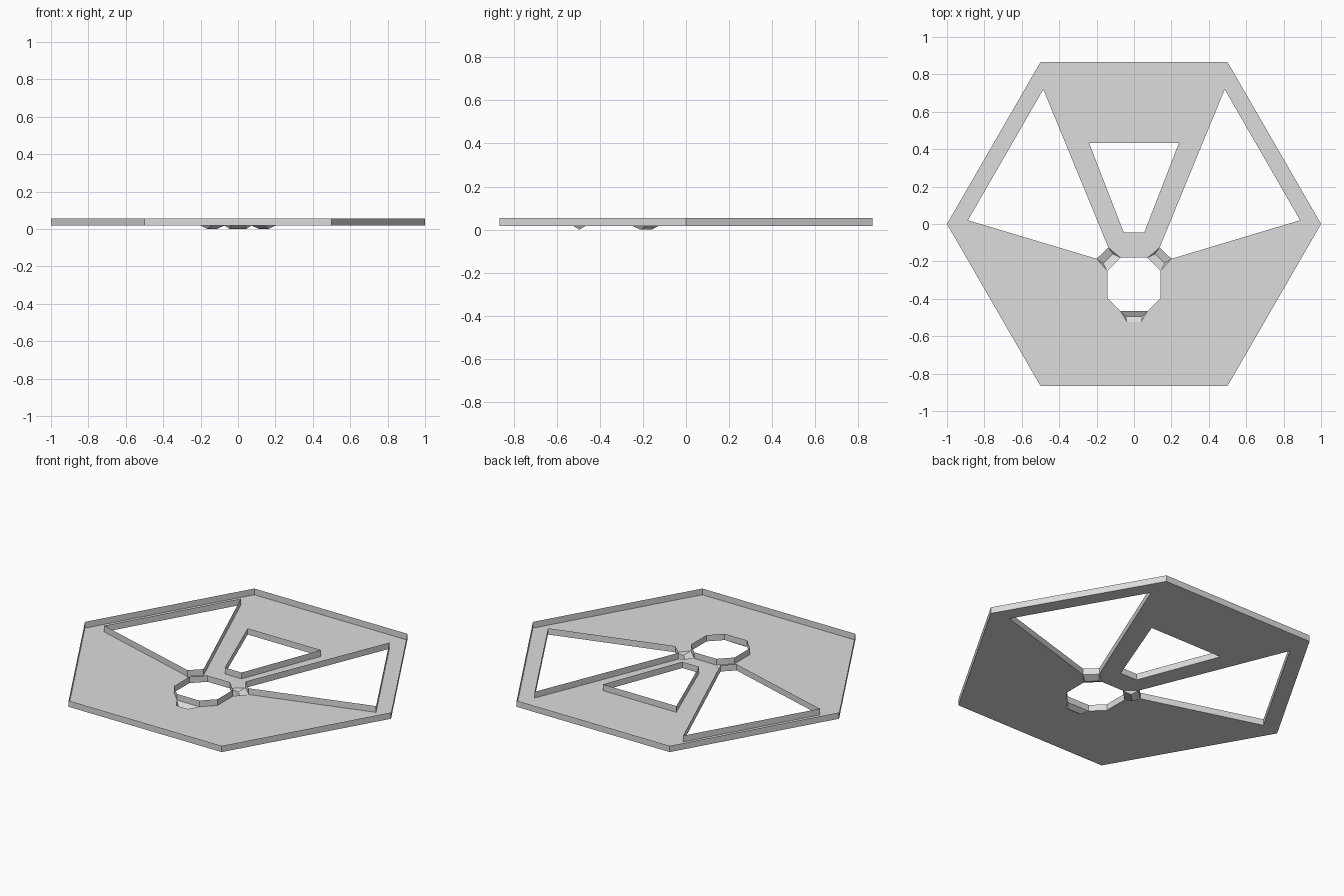
import bpy
import bmesh
from mathutils import Vector
from math import cos, sin, pi

cube = bpy.data.objects.get("Cube")
if cube:
    bpy.data.objects.remove(cube, do_unlink=True)

FLOOR, RIM = 0.018, 0.055

grey = bpy.data.materials.new("light_grey")
grey.use_nodes = True
grey.diffuse_color = (0.72, 0.72, 0.72, 1)
grey.node_tree.nodes["Principled BSDF"].inputs["Base Color"].default_value = (0.72, 0.72, 0.72, 1)


def add_object(name, polygons):
    """Make one object from lists of 3D points, one list per face."""
    bm = bmesh.new()
    for points in polygons:
        bm.faces.new([bm.verts.new(p) for p in points])
    bmesh.ops.remove_doubles(bm, verts=bm.verts, dist=0.0001)
    bmesh.ops.recalc_face_normals(bm, faces=bm.faces)
    mesh = bpy.data.meshes.new(name)
    bm.to_mesh(mesh)
    bm.free()
    mesh.materials.append(grey)
    obj = bpy.data.objects.new(name, mesh)
    bpy.context.collection.objects.link(obj)
    return obj


def flip(points):
    return [(-x, y) for x, y in reversed(points)]


def at(point, z):
    return Vector((*point, z))


def wall(name, outline):
    """Thin upright wall following a closed outline."""
    pairs = zip(outline, outline[1:] + outline[:1])
    add_object(name, [[at(a, FLOOR), at(b, FLOOR), at(b, RIM), at(a, RIM)] for a, b in pairs])


def crease(name, inner_a, inner_b, outer_b, outer_a):
    """Hipped trough sinking from the floor to the ground."""
    ia, ib, ob, oa = (at(p, FLOOR) for p in (inner_a, inner_b, outer_b, outer_a))
    end_a, end_b = (ia + oa) / 2, (ib + ob) / 2
    middle = (end_a + end_b) / 2
    keel_a, keel_b = end_a.lerp(middle, 0.22), end_b.lerp(middle, 0.22)
    keel_a.z = keel_b.z = 0
    add_object(name, [[ia, ib, keel_b, keel_a], [oa, keel_a, keel_b, ob],
                      [ia, keel_a, oa], [ib, ob, keel_b]])


# Outlines on the left half
hexagon = [(cos(i * pi / 3), sin(i * pi / 3)) for i in range(6)]
corner, back_corner, front_corner = hexagon[0], hexagon[1], hexagon[5]
hole = [(0.073, -0.18), (0.143, -0.25), (0.143, -0.395), (0.073, -0.465)]
window = [(0.24, 0.433), (0.055, -0.045)]
side = [(0.485, 0.72), (0.888, 0.02), (0.2, -0.186), (0.137, -0.126)]
dent = (0.038, -0.523)

# Floor of the tray: front area, side strip and back area, mirrored
front_area = [corner, side[1], side[2], *hole[1:], dent, (0, dent[1]),
              (0, front_corner[1]), front_corner]
side_strip = [corner, back_corner, side[0], side[1]]
back_area = [back_corner, (0, back_corner[1]), (0, window[0][1]), *window,
             (0, window[1][1]), (0, hole[0][1]), hole[0], side[3], side[0]]
areas = [front_area, side_strip, back_area]
floor = add_object("tray_floor", [[at(p, FLOOR) for p in area] for area in areas])
mirror = floor.modifiers.new("mirror", "MIRROR")
mirror.use_axis[0] = True

# Walls round the border and the openings
wall("outer_wall", hexagon)
wall("hole_wall", hole + flip(hole))
wall("window_wall", window + flip(window))
wall("left_window_wall", side)
wall("right_window_wall", flip(side))

# Creases on three sides of the hole
left = [hole[0], hole[1], side[2], side[3]]
crease("left_crease", *left)
crease("right_crease", *[(-x, y) for x, y in left])
crease("front_crease", hole[3], (-hole[3][0], hole[3][1]), (-dent[0], dent[1]), dent)
